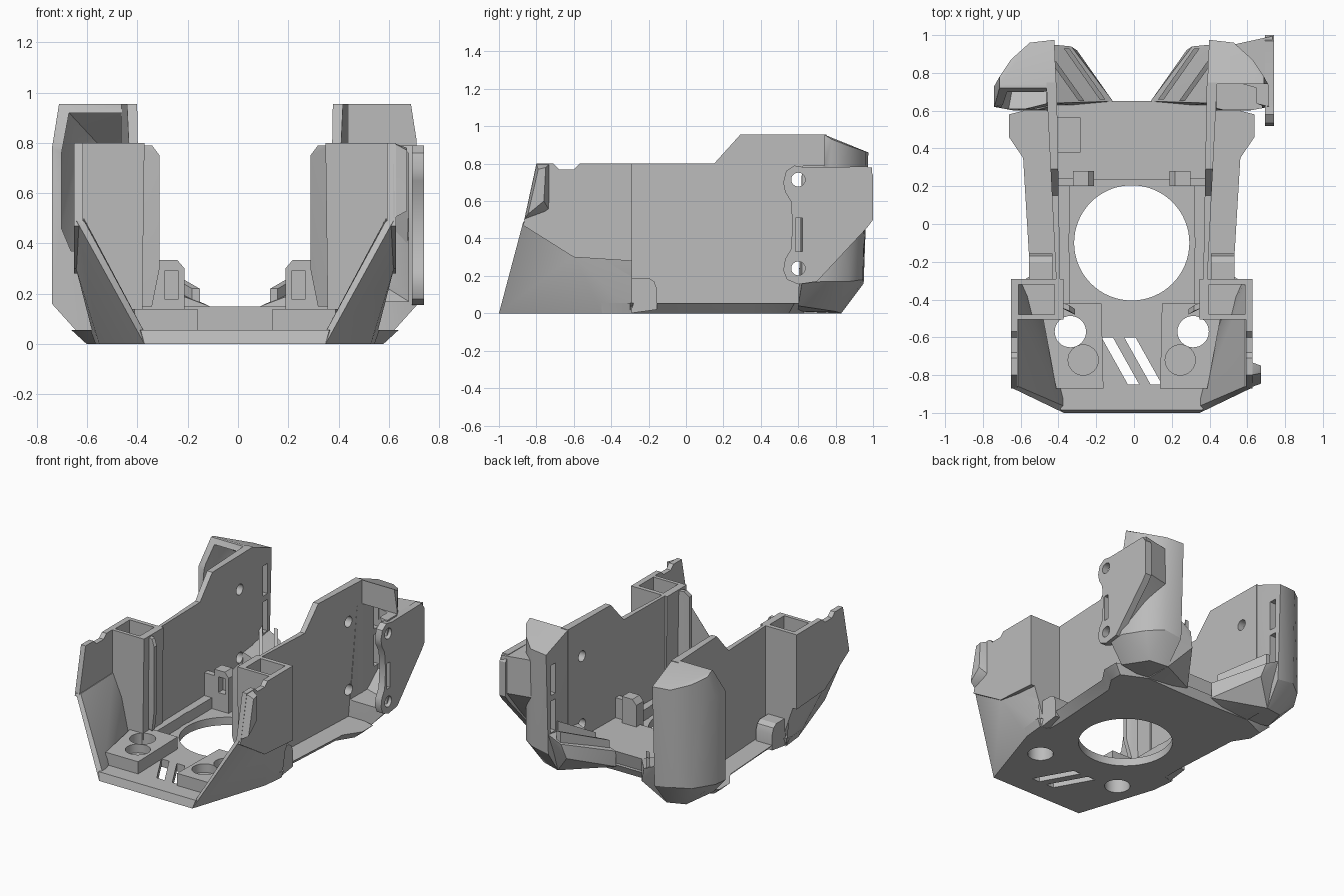
import bpy, bmesh, math

if "Cube" in bpy.data.objects:
    bpy.data.objects.remove(bpy.data.objects["Cube"], do_unlink=True)

CX = -0.012  # symmetry plane of the body
grey = bpy.data.materials.new("light grey plastic")
grey.use_nodes = True
grey.diffuse_color = (0.5, 0.5, 0.5, 1)
for n in grey.node_tree.nodes:
    if n.type == 'BSDF_PRINCIPLED':
        n.inputs["Base Color"].default_value = (0.5, 0.5, 0.5, 1)
        n.inputs["Roughness"].default_value = 0.6
parts = []


def finish(name, bm):
    bmesh.ops.recalc_face_normals(bm, faces=bm.faces)
    me = bpy.data.meshes.new(name)
    bm.to_mesh(me)
    bm.free()
    me.materials.append(grey)
    ob = bpy.data.objects.new(name, me)
    bpy.context.scene.collection.objects.link(ob)
    parts.append(ob)
    return ob


def hull(name, pts, s=1):
    """Convex solid around points given for one side."""
    bm = bmesh.new()
    for u, y, z in pts:
        bm.verts.new((CX + s * u, y, z))
    res = bmesh.ops.convex_hull(bm, input=bm.verts)
    junk = {v for v in res["geom_interior"] + res["geom_unused"]
            if isinstance(v, bmesh.types.BMVert)}
    bmesh.ops.delete(bm, geom=list(junk), context='VERTS')
    bmesh.ops.dissolve_limit(bm, angle_limit=0.01, verts=bm.verts, edges=bm.edges)
    return finish(name, bm)


def loft(name, ring_a, ring_b, s=1):
    """Closed solid between two matching outlines."""
    bm = bmesh.new()
    a = [bm.verts.new((CX + s * u, y, z)) for u, y, z in ring_a]
    b = [bm.verts.new((CX + s * u, y, z)) for u, y, z in ring_b]
    bm.faces.new(a)
    bm.faces.new(b[::-1])
    for i in range(len(a)):
        j = (i + 1) % len(a)
        bm.faces.new((a[i], b[i], b[j], a[j]))
    return finish(name, bm)


def box(name, u, y, z, s=1):
    return hull(name, [(i, j, k) for i in u for j in y for k in z], s)


def side_plate(name, yz, u0, u1, s=1):
    return loft(name, [(u0, y, z) for y, z in yz], [(u1, y, z) for y, z in yz], s)


def disc(axis, u, v, r, lo, hi, s=1, n=32):
    """Cylinder cutter along z (u, v = x, y) or along x (u, v = y, z)."""
    ring = [(u + r * math.cos(i * math.tau / n), v + r * math.sin(i * math.tau / n))
            for i in range(n)]
    if axis == 'z':
        return loft("cutter", [(a, b, lo) for a, b in ring], [(a, b, hi) for a, b in ring], s)
    return side_plate("cutter", ring, lo, hi, s)


def cut(ob, *cutters):
    for c in cutters:
        c.hide_render = True
        m = ob.modifiers.new("cut", 'BOOLEAN')
        m.operation, m.solver, m.object = 'DIFFERENCE', 'EXACT', c
    dg = bpy.context.evaluated_depsgraph_get()
    dg.update()
    me = bpy.data.meshes.new_from_object(ob.evaluated_get(dg))
    ob.modifiers.clear()
    ob.data = me
    for c in cutters:
        parts.remove(c)
        bpy.data.objects.remove(c, do_unlink=True)


def both(half):
    return half + [(-u, y) for u, y in reversed(half)]


# Floor with large round opening, screw holes and slanted vents
top = both([(.375, -.985), (.56, -.45), (.575, -.3), (.545, -.28), (.545, -.15),
            (.575, .35), (.65, .46), (.65, .58), (.42, .64), (.1, .65)])
low = both([(.36, -1), (.54, -.45), (.555, -.3), (.49, -.28), (.49, -.15),
            (.52, .35), (.59, .46), (.59, .55), (.42, .63), (.12, .62)])
floor = loft("floor", [(u, y, 0) for u, y in low], [(u, y, .055) for u, y in top])
holes = [disc('z', 0, -.1, .305, -.1, .3, 1, 64)]
holes += [disc('z', .325, -.57, .083, -.1, .3, s) for s in (1, -1)]
for du in (-.06, .06):
    slot = [(du - .1, -.6), (du - .04, -.6), (du + .1, -.85), (du + .04, -.85)]
    holes.append(loft("cutter", [(u, y, -.1) for u, y in slot], [(u, y, .2) for u, y in slot]))
cut(floor, *holes)

# Raised rear floor with a shallow pocket on the right
rear = hull("rear_floor", [(s * u, y, z) for s in (1, -1) for u, y, z in
                           [(.41, .235, .05), (.41, .235, .15), (.42, .65, .15), (.42, .62, .02)]])
cut(rear, box("cutter", (.27, .4), (.38, .56), (.1, .3), -1))

for s in (1, -1):
    # Front mounting blocks
    block = loft("mount_block", *[[(u, y, z) for u, y in
                 [(.15, -.87), (.4, -.87), (.47, -.5), (.41, -.42), (.16, -.42)]]
                 for z in (.04, .14)], s)
    cut(block, disc('z', .325, -.57, .083, -.1, .3, s), disc('z', .257, -.72, .08, .08, .3, s))
    rail = box("side_rail", (.33, .4), (-.44, .24), (.04, .13), s)
    cut(rail, disc('z', 0, -.1, .335, -.1, .3, s, 64))

    # Flared front corner and cheek
    hull("front_cheek", [(.36, -1, 0), (.63, -.87, .49), (.6, -.86, .49),
                         (.345, -.97, .02), (.41, -.86, .06), (.47, -.5, .06), (.6, -.5, .5),
                         (.54, -.45, 0), (.555, -.29, 0), (.62, -.29, .5), (.635, -.6, .31)], s)
    side_plate("front_side_wall",
               [(-.87, .47), (-.8, .8), (-.71, .8), (-.68, .77), (-.6, .77), (-.57, .8),
                (-.29, .8), (-.29, .28), (-.6, .3)], .605, .64, s)

    # Hollow pillar with thin inner fin
    pillar = hull("pillar", [(u, y, z) for y in (-.505, -.29) for u, z in
                             [(.37, .05), (.36, .8), (.62, .8), (.62, .31), (.53, .05)]], s)
    cut(pillar, box("cutter", (.41, .6), (-.48, -.32), (.3, .9), s))
    hull("pillar_fin", [(u, y + d, z) for d in (0, .03) for u, y, z in
                        [(.3, -.48, .3), (.3, -.48, .75), (.33, -.46, .79),
                         (.38, -.44, .79), (.38, -.44, .15), (.33, -.46, .15)]], s)

    # Long side wall
    yz = [(-.31, .04), (-.31, .8), (.15, .8), (.29, .955), (.75, .955), (.75, .04)]
    wall = loft("side_wall", [(.384 + .018 * y, y, z) for y, z in yz],
                [(.415 + .05 * y, y, z) for y, z in yz], s)
    cut(wall, *[disc('x', .6, z, .037, .2, .6, s) for z in (.24, .715)])
    hull("ledge_tab", [(u, y, z) for u in (.42, .545) for y, z in
                       [(-.3, 0), (-.3, .19), (-.2, .19), (-.17, .17), (-.155, .13),
                        (-.155, .02)]], s)

    # Rear corner shell, open to the front
    shell = hull("rear_shell", [
        (.4, .74, .955), (.7, .74, .955), (.4, .72, .955), (.7, .72, .955),
        (.41, .975, .86), (.54, .96, .865), (.64, .87, .895), (.7, .78, .93),
        (.728, .73, .78), (.728, .62, .78), (.728, .73, .17), (.728, .62, .16),
        (.62, .6, .04), (.42, .6, .01), (.42, .83, 0), (.55, .8, .01),
        (.41, .95, .16), (.54, .945, .18), (.64, .87, .17), (.4, .72, .1)], s)
    # Right cavity is a high recess, left one reaches down behind the ear
    roof, sill = (.92, .46) if s < 0 else (.79, .17)
    cavity = hull("cutter", [
        (.45, .4, roof), (.45, .78, roof), (.66, .4, roof), (.66, .72, roof),
        (.45, .93, .78), (.53, .92, .78), (.61, .84, .78), (.69, .72, .76), (.69, .4, .76),
        (.45, .4, sill), (.69, .4, sill), (.69, .72, sill), (.45, .8, sill),
        (.53, .91, .27), (.45, .92, .27), (.61, .84, .27)], s)
    clear = [box("cutter", (.3, .8), (.5, .74), (.79, 1.1), s)] if s > 0 else []
    slots = [box("cutter", (.3, .5), (.875, .925), z, s) for z in ((.3, .52), (.56, .77))]
    cut(shell, cavity, *clear, *slots,
        *[disc('x', .6, z, .037, .2, .6, s) for z in (.24, .715)])

    # Sloped rear foot with a raised frame
    hull("rear_foot", [(.1, .645, .04), (.1, .65, .15), (.29, .92, .15), (.32, .94, .25),
                       (.42, .95, .3), (.42, .64, .27), (.25, .64, .17), (.42, .62, 0),
                       (.42, .83, 0), (.2, .62, .02)], s)
    for (u, y, z), (v, w, x) in [((.14, .66, .16), (.33, .93, .27)),
                                 ((.25, .65, .18), (.4, .86, .3))]:
        hull("foot_rib", [(a + d, b, c + e) for a, b, c in ((u, y, z), (v, w, x))
                          for d in (0, .03) for e in (-.03, .06)], s)

    # Bracket at the corner of the opening, joined to the wall
    clip = hull("floor_bracket", [(u, y, z) for y in (.2, .28) for u, z in
                                  [(.2, .05), (.2, .3), (.23, .335), (.31, .335), (.31, .05)]], s)
    cut(clip, box("cutter", (.225, .28), (.1, .25), (.18, .29), s))
    box("bracket_arm", (.3, .4), (.2, .24), (.05, .29), s)

# Mounting ear on the left side only
ear = side_plate("mounting_ear", [
    (.52, .7), (.535, .76), (.58, .79), (.64, .78), (.97, .785), (1, .74), (1, .5), (.97, .46),
    (.7, .17), (.6, .155), (.54, .18), (.52, .23), (.53, .29), (.56, .34), (.57, .47),
    (.56, .6), (.53, .65)], .705, .752)
cut(ear, box("cutter", (.6, .9), (.585, .622), (.33, .51)),
    *[disc('x', .6, z, .037, .6, .9) for z in (.24, .715)])
hull("ear_web", [(u, y, z) for z in (.52, .78) for u, y in
                 [(.54, .95), (.745, .995), (.745, .72), (.69, .7)]]
     + [(.745, .76, .25), (.68, .76, .25)])

# Small latch on the left cheek
hull("cheek_latch", [(.63, -.865, .5), (.685, -.845, .53), (.685, -.76, .6), (.63, -.73, .55),
                     (.63, -.8, .8), (.685, -.79, .77), (.685, -.75, .78), (.63, -.73, .8)])

# Crisp edges, soft shallow curves
bpy.ops.object.select_all(action='DESELECT')
for ob in parts:
    ob.select_set(True)
bpy.context.view_layer.objects.active = parts[0]
bpy.ops.object.shade_smooth_by_angle(angle=math.radians(32))
